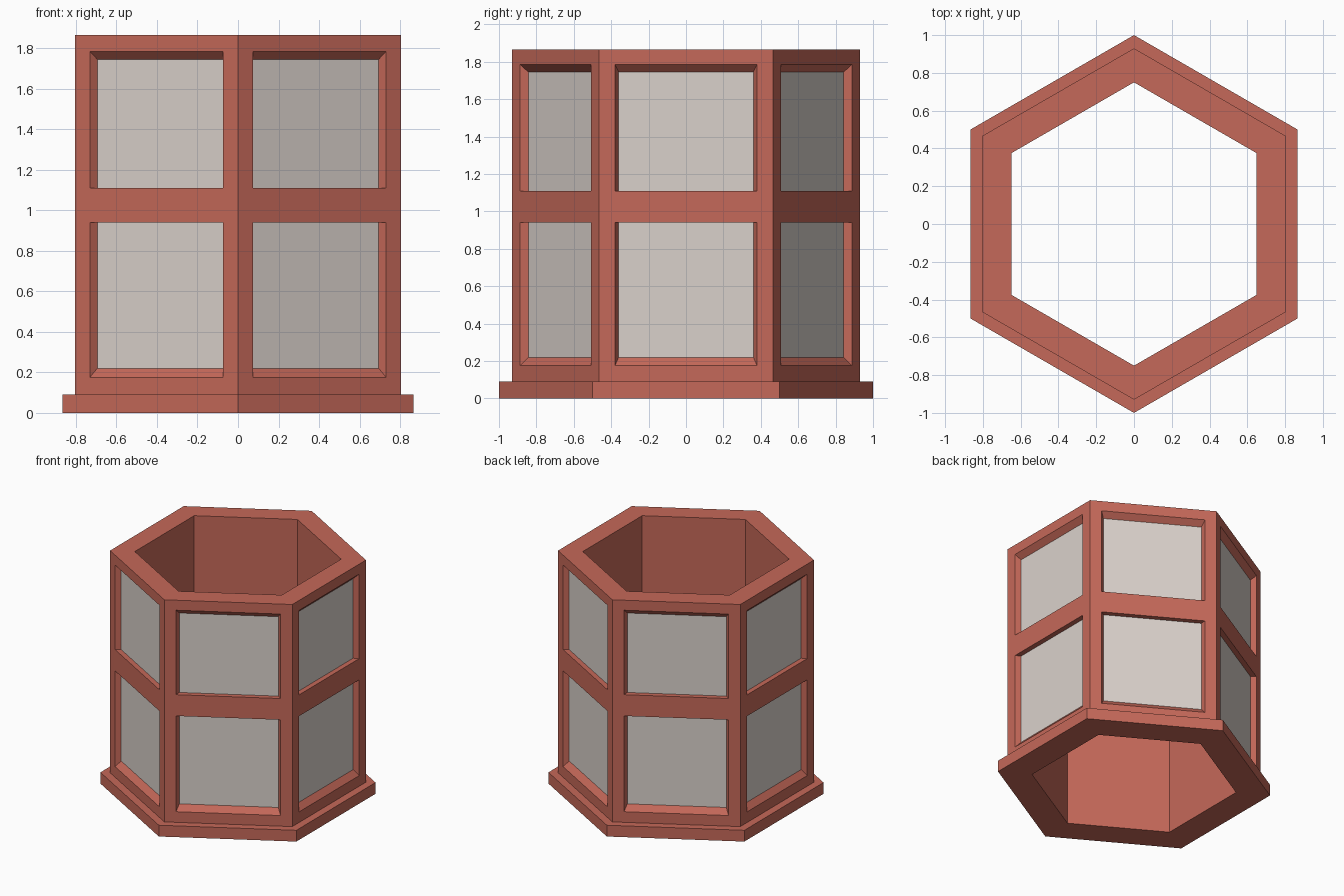
import bpy, bmesh
from math import cos, sin, pi, radians

if "Cube" in bpy.data.objects:
    bpy.data.objects.remove(bpy.data.objects["Cube"])

APO = cos(pi / 6)          # apothem of a unit hexagon
R_WALL, R_IN, R_BASE = 0.93, 0.75, 1.0
Z_BASE, Z_TOP = 0.09, 1.865
WIN, PANE, DEPTH = 0.38, 0.36, 0.04   # half widths and recess depth
# window bottom, window top, pane bottom, pane top
WINDOWS = [(0.175, 0.94, 0.22, 0.94), (1.11, 1.785, 1.11, 1.745)]


def material(name, rgb):
    m = bpy.data.materials.new(name)
    m.diffuse_color = (*rgb, 1)
    m.use_nodes = True
    m.node_tree.nodes["Principled BSDF"].inputs["Base Color"].default_value = m.diffuse_color
    return m


def rect(w, z0, z1, apothem):
    return [(-w, z0, apothem), (w, z0, apothem), (w, z1, apothem), (-w, z1, apothem)]


def ring_quad(a, b):
    """One side of a hexagonal band between two (radius, z) profile points."""
    (r0, z0), (r1, z1) = a, b
    return [(-r0 / 2, z0, r0 * APO), (r0 / 2, z0, r0 * APO),
            (r1 / 2, z1, r1 * APO), (-r1 / 2, z1, r1 * APO)]


def build(name, quads, mat):
    """Repeat the quads (along side, height, distance out) on all six sides."""
    bm = bmesh.new()
    for k in range(6):
        a = radians(60 * k)
        for q in quads:
            bm.faces.new([bm.verts.new((d * cos(a) - u * sin(a),
                                        d * sin(a) + u * cos(a), z)) for u, z, d in q])
    bmesh.ops.remove_doubles(bm, verts=bm.verts, dist=1e-4)
    me = bpy.data.meshes.new(name)
    bm.to_mesh(me)
    bm.free()
    me.materials.append(mat)
    ob = bpy.data.objects.new(name, me)
    bpy.context.collection.objects.link(ob)


# Inner wall, underside, plinth edge, plinth ledge and top rim
profile = [(R_IN, Z_TOP), (R_IN, 0), (R_BASE, 0), (R_BASE, Z_BASE), (R_WALL, Z_BASE)]
frame = [ring_quad(a, b) for a, b in zip(profile, profile[1:])]
frame.append(ring_quad((R_WALL, Z_TOP), (R_IN, Z_TOP)))

# Outer wall grid with the window cells left open
out = R_WALL * APO
us = [-R_WALL / 2, -WIN, WIN, R_WALL / 2]
zs = [Z_BASE, WINDOWS[0][0], WINDOWS[0][1], WINDOWS[1][0], WINDOWS[1][1], Z_TOP]
for i in range(3):
    for j in range(5):
        if not (i == 1 and j in (1, 3)):
            frame.append([(us[i], zs[j], out), (us[i + 1], zs[j], out),
                          (us[i + 1], zs[j + 1], out), (us[i], zs[j + 1], out)])

# Bevelled window recesses and their panes
panes = []
for z0, z1, p0, p1 in WINDOWS:
    outer, inner = rect(WIN, z0, z1, out), rect(PANE, p0, p1, out - DEPTH)
    for i in range(4):
        n = (i + 1) % 4
        frame.append([outer[i], outer[n], inner[n], inner[i]])
    panes.append(inner)

build("frame", frame, material("red_paint", (0.56, 0.14, 0.10)))
build("window_panes", panes, material("pale_glass", (0.70, 0.64, 0.60)))
